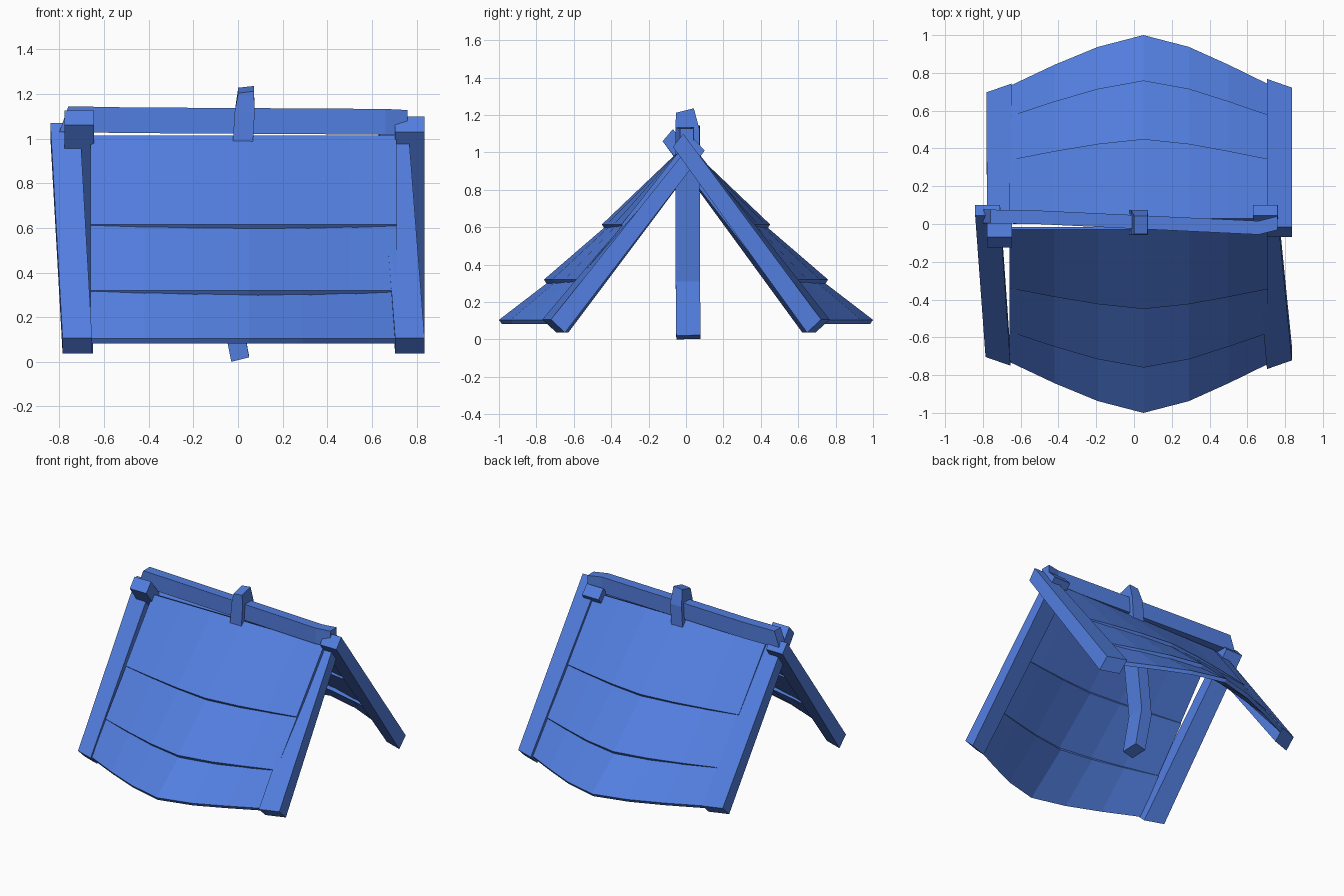
import bpy, bmesh
from mathutils import Vector

if "Cube" in bpy.data.objects:
    bpy.data.objects.remove(bpy.data.objects["Cube"], do_unlink=True)

BLUE = (0.085, 0.21, 0.74, 1)
blue = bpy.data.materials.new("blue paint")
blue.use_nodes = True
blue.diffuse_color = BLUE
blue.node_tree.nodes["Principled BSDF"].inputs["Base Color"].default_value = BLUE


def loft(name, rings):
    """Closed solid through a list of four-cornered sections."""
    bm = bmesh.new()
    loops = [[bm.verts.new(p) for p in ring] for ring in rings]
    for a, b in zip(loops, loops[1:]):
        for i in range(4):
            j = (i + 1) % 4
            bm.faces.new((a[i], a[j], b[j], b[i]))
    bm.faces.new(loops[0])
    bm.faces.new(loops[-1])
    bmesh.ops.recalc_face_normals(bm, faces=bm.faces[:])
    mesh = bpy.data.meshes.new(name)
    bm.to_mesh(mesh)
    bm.free()
    mesh.materials.append(blue)
    obj = bpy.data.objects.new(name, mesh)
    bpy.context.collection.objects.link(obj)


# Bowed roof layers, overlapping like shingles, on both slopes
COLUMNS = [(-0.66, 0), (-0.42, 0.42), (-0.19, 0.77), (0.05, 1),
           (0.29, 0.77), (0.5, 0.42), (0.71, 0.04)]
# top (z, edge y, middle y), bottom (z, edge y, middle y)
LAYERS = {"upper": ((1.015, 0.03, 0.03), (0.615, 0.34, 0.45)),
          "middle": ((0.63, 0.32, 0.40), (0.32, 0.57, 0.76)),
          "lower": ((0.335, 0.55, 0.70), (0.105, 0.73, 1.0))}


def roof_layer(name, side, top, bottom):
    rings = []
    for x, bow in COLUMNS:
        (zt, et, mt), (zb, eb, mb) = top, bottom
        yt = et + (mt - et) * bow
        yb = eb + (mb - eb) * bow
        rings.append([(x, side * yt, zt), (x, side * yb, zb),
                      (x, side * (yb - 0.015), zb - 0.022),
                      (x, side * (yt - 0.015), zt - 0.022)])
    loft(name, rings)


for slope, side in (("front", -1), ("back", 1)):
    for layer, (top, bottom) in LAYERS.items():
        roof_layer(f"{slope}_{layer}_roof_layer", side, top, bottom)


# Crossed rafters; the foot is twisted so its inner edge sits further out
def rafter(name, side, x_foot, x_head, head_low, head_high, foot):
    half = 0.066
    out = 1 if x_foot > 0 else -1
    rings = []
    for x, low, high, twist in (
            (x_foot, (foot - 0.075, 0.037), (foot, 0.107), 0.023),
            (x_head, head_low, head_high, 0)):
        ring = []
        for s, (y, z) in ((-1, low), (1, low), (1, high), (-1, high)):
            ring.append((x + s * half, side * (y - s * out * twist), z))
        rings.append(ring)
    loft(name, rings)


rafter("front_left_rafter", -1, 0.77, 0.695, (-0.10, 1.01), (-0.045, 1.07), 0.745)
rafter("front_right_rafter", -1, -0.72, -0.775, (-0.10, 1.01), (-0.045, 1.07), 0.727)
rafter("back_left_rafter", 1, 0.77, 0.77, (-0.07, 1.03), (-0.015, 1.10), 0.745)
rafter("back_right_rafter", 1, -0.715, -0.712, (-0.125, 1.06), (-0.07, 1.125), 0.72)


# Ridge beam, slightly askew, with angled ends
def ridge_section(x, y, low, high, slant=0, half=0.036):
    return [(x - slant, y - half, low), (x - slant, y + half, low),
            (x + slant, y + half, high), (x + slant, y - half, high)]


loft("ridge_beam", [
    ridge_section(-0.78, 0.04, 1.03, 1.145, 0.02),
    ridge_section(-0.5, 0.035, 1.025, 1.14),
    ridge_section(0.66, -0.02, 1.018, 1.133),
    ridge_section(0.76, 0.005, 1.018, 1.128)])


# Bent middle post, carved narrower at the head
def post_section(x, z, width, tilt, front, back, rise=0):
    across = Vector((width / 2, 0, tilt))
    return [Vector((x, y, z + dz)) + s * across
            for s, y, dz in ((-1, front, -rise), (1, front, -rise),
                             (1, back, rise), (-1, back, rise))]


loft("middle_post", [
    post_section(0.01, 0.012, 0.08, 0.01, -0.052, 0.078, 0.002),
    post_section(-0.045, 0.3, 0.085, 0.01, -0.055, 0.075),
    post_section(0.02, 0.95, 0.09, 0, -0.058, 0.073),
    post_section(0.03, 1.12, 0.09, 0, -0.056, 0.073),
    post_section(0.036, 1.22, 0.07, 0.004, -0.054, 0.042, 0.012)])
